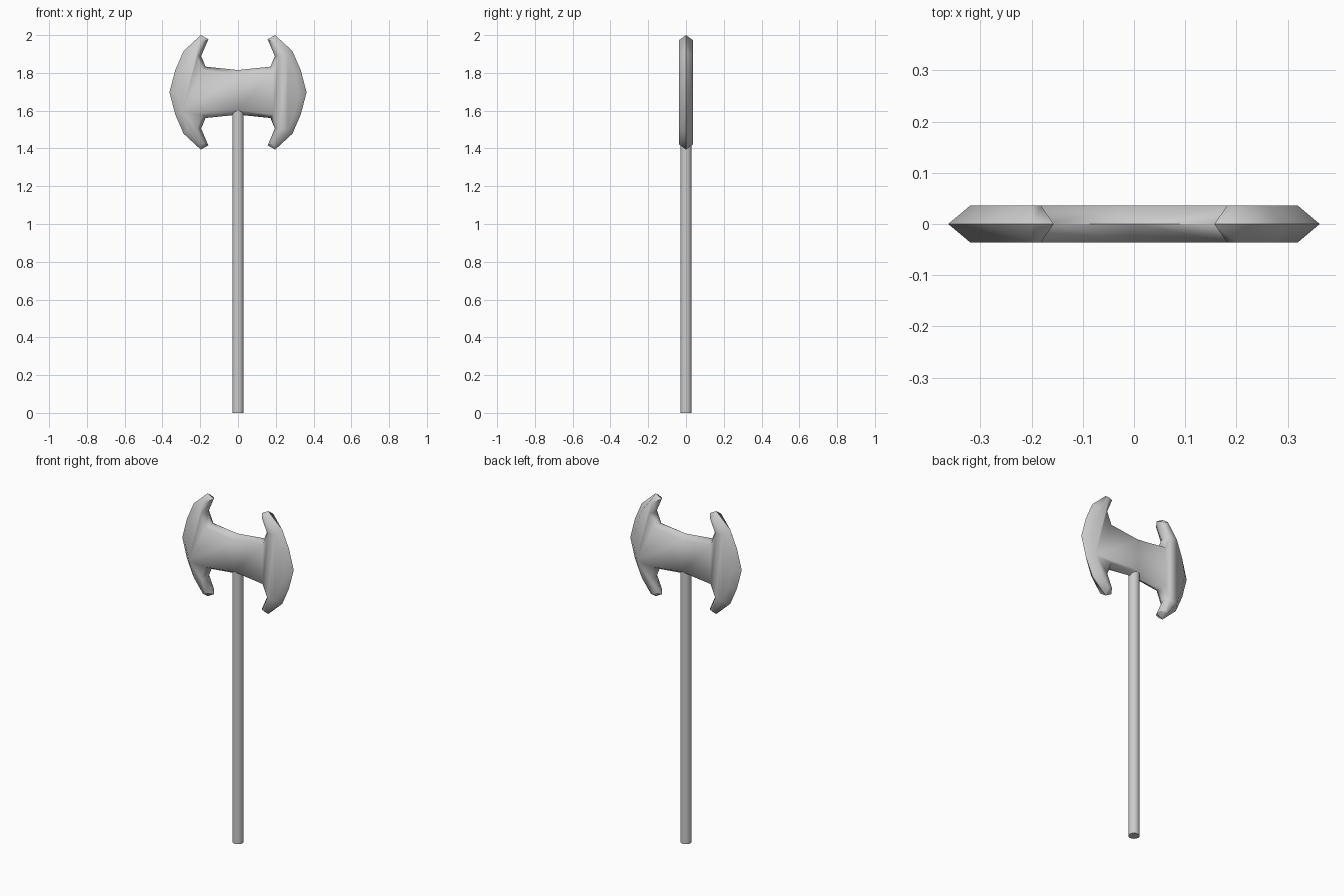
import bpy, bmesh, math

if "Cube" in bpy.data.objects:
    bpy.data.objects.remove(bpy.data.objects["Cube"])

MID = 1.697     # height of the head's centre line
HALF = 0.036    # half thickness of the head

# Upper right quarter: (rim x, rim height, flat face x, flat face height)
quarter = [
    (0.000, 0.118, 0.000, 0.093),
    (0.172, 0.136, 0.186, 0.116),
    (0.195, 0.192, 0.216, 0.190),
    (0.157, 0.281, 0.182, 0.268),
    (0.197, 0.303, 0.203, 0.277),
    (0.288, 0.219, 0.264, 0.196),
    (0.332, 0.118, 0.297, 0.106),
    (0.363, 0.000, 0.320, 0.000),
]


def full_loop(points):
    """Mirror the quarter outline down and then across."""
    right = points + [(x, -z) for x, z in reversed(points[:-1])]
    return right + [(-x, z) for x, z in reversed(right[1:-1])]


def smooth(obj, angle):
    bpy.ops.object.select_all(action='DESELECT')
    obj.select_set(True)
    bpy.context.view_layer.objects.active = obj
    bpy.ops.object.shade_smooth_by_angle(angle=math.radians(angle))


# Double-bladed head: sharp rim in the middle, flat face on either side
rim = full_loop([(a, b) for a, b, c, d in quarter])
face = full_loop([(c, d) for a, b, c, d in quarter])
bm = bmesh.new()
rim_verts = [bm.verts.new((x, 0, MID + z)) for x, z in rim]
n = len(rim)
for y in (-HALF, HALF):
    flat = [bm.verts.new((x, y, MID + z)) for x, z in face]
    bm.faces.new(flat)
    for i in range(n):
        j = (i + 1) % n
        bm.faces.new((rim_verts[i], rim_verts[j], flat[j], flat[i]))
bmesh.ops.recalc_face_normals(bm, faces=bm.faces)
mesh = bpy.data.meshes.new("axe_head")
bm.to_mesh(mesh)
bm.free()
head = bpy.data.objects.new("axe_head", mesh)
bpy.context.collection.objects.link(head)
smooth(head, 65)

# Handle: its top is buried in the head
TOP = 1.66
bpy.ops.mesh.primitive_cylinder_add(vertices=32, radius=0.03, depth=TOP,
                                    location=(0, 0, TOP / 2))
handle = bpy.context.object
handle.name = "handle"
smooth(handle, 40)
